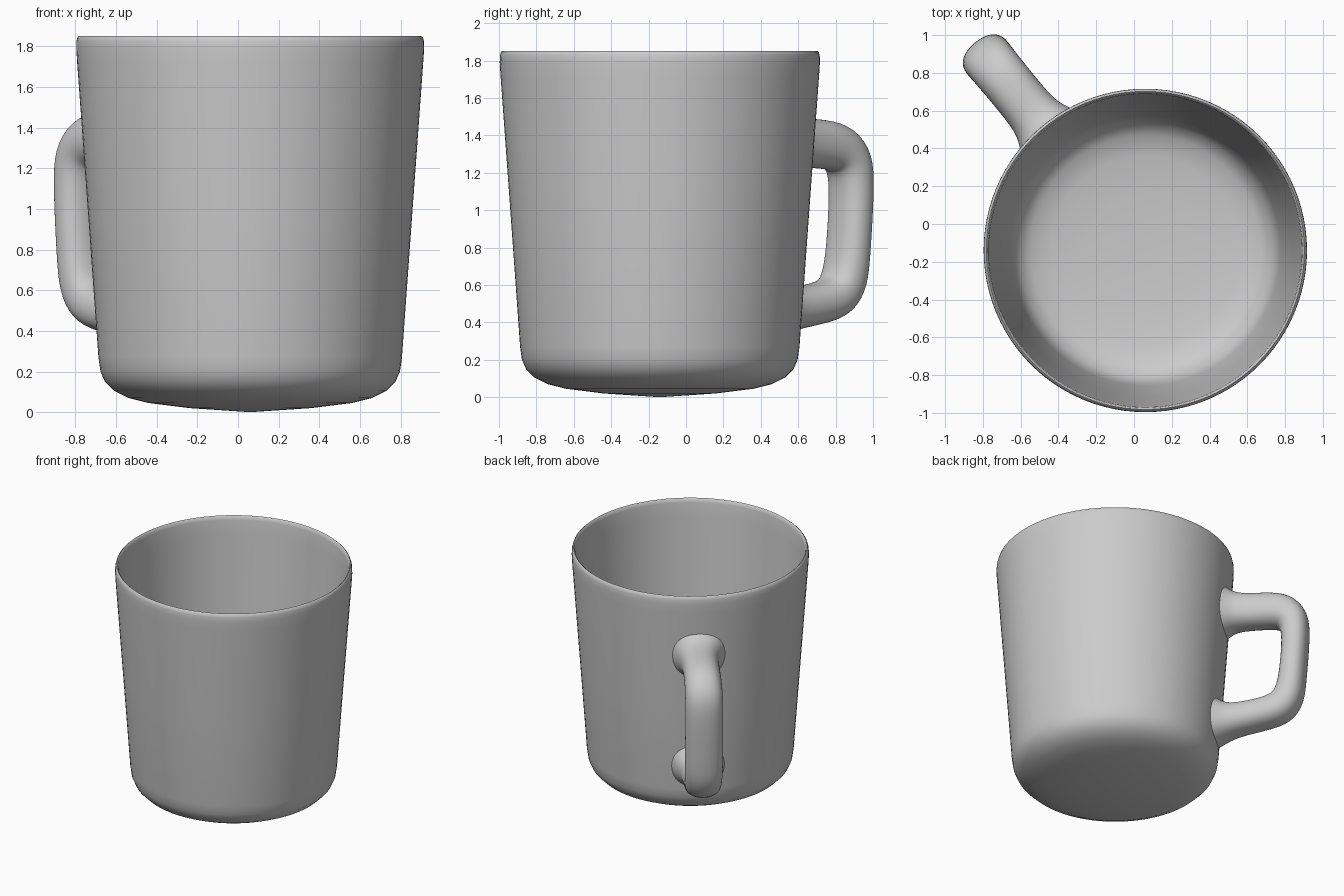
import bpy, bmesh, math
from mathutils import Vector

cube = bpy.data.objects.get("Cube")
if cube:
    bpy.data.objects.remove(cube, do_unlink=True)

AXIS = Vector((0.06, -0.14, 0))       # cup axis
OUT = Vector((-0.634, 0.773, 0))      # direction of the handle
SIDE = Vector((0.773, 0.634, 0))

gray = bpy.data.materials.new("glazed gray")
gray.use_nodes = True
gray.diffuse_color = (0.6, 0.6, 0.6, 1)
gray.node_tree.nodes["Principled BSDF"].inputs["Base Color"].default_value = (0.6, 0.6, 0.6, 1)


def finish(name, bm, angle):
    bmesh.ops.recalc_face_normals(bm, faces=bm.faces)
    mesh = bpy.data.meshes.new(name)
    bm.to_mesh(mesh)
    bm.free()
    mesh.materials.append(gray)
    obj = bpy.data.objects.new(name, mesh)
    bpy.context.collection.objects.link(obj)
    bpy.ops.object.select_all(action='DESELECT')
    obj.select_set(True)
    bpy.context.view_layer.objects.active = obj
    bpy.ops.object.shade_smooth_by_angle(angle=math.radians(angle))
    return obj


def wall_radius(z):
    return 0.745 + (z - 0.25) * 0.0725


# Cup: outer shell, rounded rim, inner wall and floor in one turned profile
profile = [(0, 0), (0.3, 0.02), (0.5, 0.045), (0.6, 0.07), (0.67, 0.105),
           (0.715, 0.15), (0.737, 0.2), (0.747, 0.27), (wall_radius(1), 1),
           (wall_radius(1.72), 1.72), (0.856, 1.79), (0.855, 1.825), (0.85, 1.845),
           (0.842, 1.852), (0.834, 1.845), (0.829, 1.82), (0.822, 1.72),
           (0.77, 1), (0.715, 0.3), (0.7, 0.23), (0.67, 0.165), (0.61, 0.12),
           (0.5, 0.095), (0.3, 0.08), (0, 0.07)]
bm = bmesh.new()
verts = [bm.verts.new(AXIS + Vector((r, 0, z))) for r, z in profile]
edges = [bm.edges.new(pair) for pair in zip(verts, verts[1:])]
bmesh.ops.spin(bm, geom=verts + edges, cent=AXIS, axis=(0, 0, 1),
               angle=math.tau, steps=96, use_merge=True)
bmesh.ops.remove_doubles(bm, verts=bm.verts, dist=0.0005)
finish("cup", bm, 60)

# Handle: oval rings swept along a rounded C, flaring where they meet the cup
# (radius, height, tilt in degrees, half thickness, half width)
rings = [(0.82, 1.37, 90, 0.19, 0.2), (0.87, 1.37, 89, 0.15, 0.155),
         (0.95, 1.36, 86, 0.135, 0.135), (1.12, 1.355, 82, 0.135, 0.135),
         (1.24, 1.335, 65, 0.135, 0.137), (1.315, 1.26, 30, 0.125, 0.139),
         (1.33, 1.12, 0, 0.1, 0.14), (1.305, 0.78, -4, 0.098, 0.14),
         (1.28, 0.62, -20, 0.115, 0.139), (1.215, 0.535, -52, 0.125, 0.137),
         (1.1, 0.5, -73, 0.115, 0.135), (0.92, 0.475, -77, 0.115, 0.137),
         (0.82, 0.465, -85, 0.135, 0.155), (0.76, 0.46, -90, 0.18, 0.2)]
SIDES = 16
bm = bmesh.new()
loops = []
for i, (r, z, tilt, thick, wide) in enumerate(rings):
    t = math.radians(tilt)
    loop = []
    for k in range(SIDES):
        a = math.tau * k / SIDES
        # slightly squared oval
        c, s = (math.copysign(abs(f(a)) ** 0.88, f(a)) for f in (math.cos, math.sin))
        across, height = wide * s, z + thick * c * math.sin(t)
        reach = r + thick * c * math.cos(t)
        if i in (0, len(rings) - 1):   # seat the end rings in the cup wall
            reach = math.sqrt((wall_radius(height) - 0.008) ** 2 - across ** 2)
        loop.append(bm.verts.new(AXIS + OUT * reach + SIDE * across + Vector((0, 0, height))))
    loops.append(loop)
for a, b in zip(loops, loops[1:]):
    for k in range(SIDES):
        n = (k + 1) % SIDES
        bm.faces.new((a[k], a[n], b[n], b[k]))
handle = finish("handle", bm, 80)
smooth = handle.modifiers.new("Smooth", 'SUBSURF')
smooth.levels = smooth.render_levels = 2
